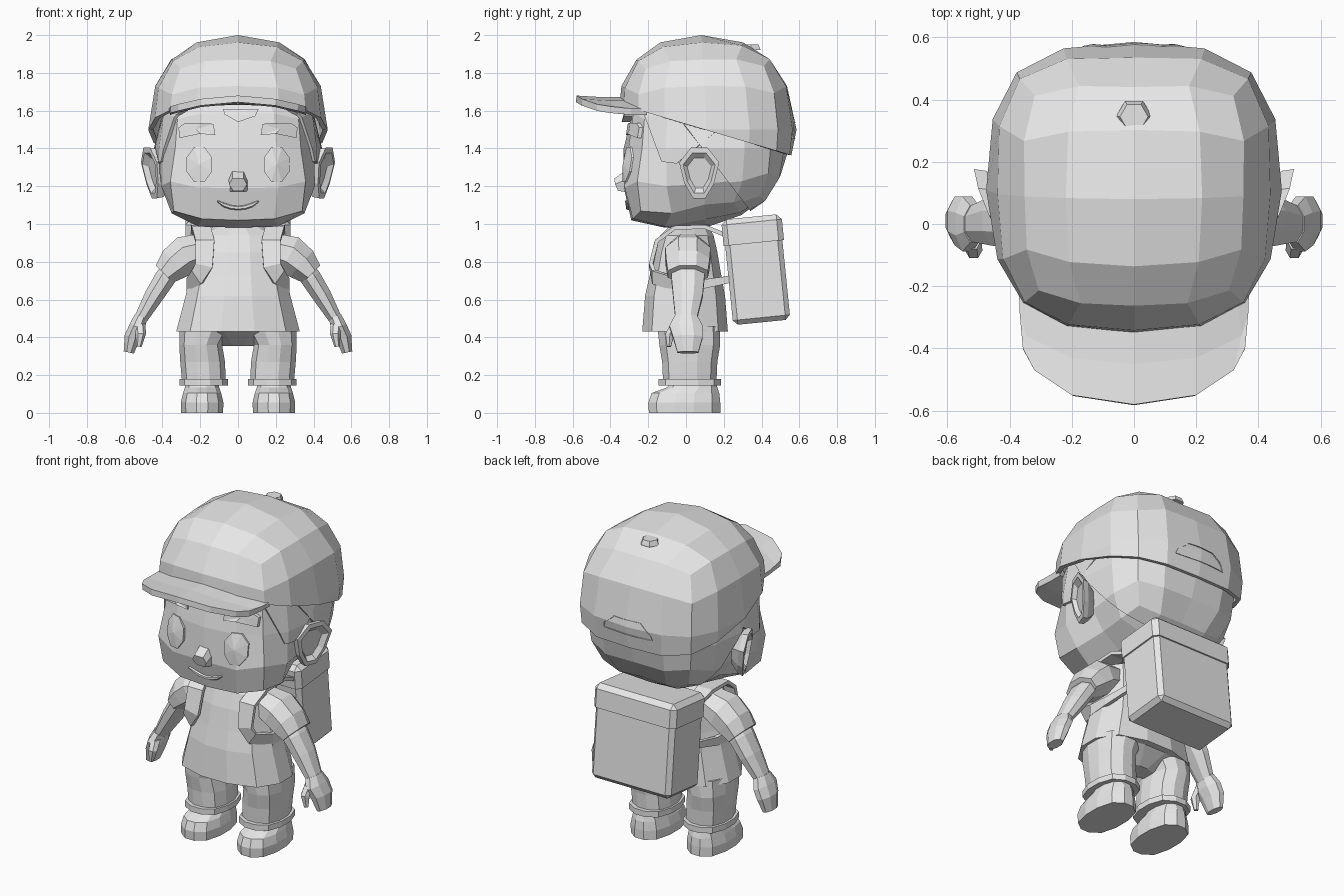
import bpy, bmesh, math
from mathutils import Vector, Matrix
from mathutils.bvhtree import BVHTree

if "Cube" in bpy.data.objects:
    bpy.data.objects.remove(bpy.data.objects["Cube"])

grey = bpy.data.materials.new("light_grey")
grey.diffuse_color = (0.8, 0.8, 0.8, 1)
grey.use_nodes = True
grey.node_tree.nodes["Principled BSDF"].inputs["Base Color"].default_value = grey.diffuse_color


def finish(name, bm, mirror=False, solid=0):
    bmesh.ops.recalc_face_normals(bm, faces=bm.faces)
    me = bpy.data.meshes.new(name)
    bm.to_mesh(me)
    me.materials.append(grey)
    ob = bpy.data.objects.new(name, me)
    bpy.context.collection.objects.link(ob)
    if solid:
        m = ob.modifiers.new("thickness", 'SOLIDIFY')
        m.thickness, m.offset = abs(solid), -1 if solid > 0 else 0
    if mirror:
        ob.modifiers.new("mirror", 'MIRROR').use_mirror_merge = False
    return ob


def loft(name, rings, mirror=False):
    """Skin closed rings of equal size and cap both ends."""
    bm = bmesh.new()
    vs = [[bm.verts.new(p) for p in r] for r in rings]
    n = len(vs[0])
    for a, b in zip(vs, vs[1:]):
        for i in range(n):
            bm.faces.new((a[i], a[(i + 1) % n], b[(i + 1) % n], b[i]))
    bm.faces.new(vs[0])
    bm.faces.new(vs[-1])
    return finish(name, bm, mirror)


def ring(x0, x1, y0, y1, z, n=12, e=2.6):
    """Horizontal rounded-square ring given by its bounds."""
    out = []
    for i in range(n):
        a = 2 * math.pi * (i + 0.5) / n
        c, s = math.cos(a), math.sin(a)
        k = (abs(c) ** e + abs(s) ** e) ** (-1 / e)
        out.append(((x0 + x1) / 2 + c * k * (x1 - x0) / 2 * 1.02,
                    (y0 + y1) / 2 + s * k * (y1 - y0) / 2 * 1.02, z))
    return out


def tube(name, path, n=8, mirror=True):
    """Path entries: (point, radius along y, radius across)."""
    rings = []
    for i, (p, ry, rc) in enumerate(path):
        d = Vector(path[min(i + 1, len(path) - 1)][0]) - Vector(path[max(i - 1, 0)][0])
        c = d.cross(Vector((0, 1, 0))).normalized()
        rings.append([Vector(p) + Vector((0, ry * math.cos(t), 0)) + c * rc * math.sin(t)
                      for t in (2 * math.pi * (k + 0.5) / n for k in range(n))])
    return loft(name, rings, mirror)


def blob(centre, radii, power, shear=0):
    """Quad sphere whose squareness is a function of direction."""
    bm = bmesh.new()
    bmesh.ops.create_cube(bm, size=2)
    bmesh.ops.subdivide_edges(bm, edges=bm.edges, cuts=3, use_grid_fill=True)
    for v in bm.verts:
        n = v.co.normalized()
        e = power(n)
        p = n / sum(abs(c) ** e for c in n) ** (1 / e)
        v.co = Vector(c + r * q for c, r, q in zip(centre, radii, p))
        v.co.y -= shear * max(0, n.z)
        if n.z < 0 and n.y > 0:
            v.co.z += 0.05 * n.y
    return bm


def cut(bm, y, z, ny, nz):
    """Keep the side of a plane that its normal points to."""
    bmesh.ops.bisect_plane(bm, geom=bm.verts[:] + bm.edges[:] + bm.faces[:],
                           plane_co=(0, y, z), plane_no=(0, ny, nz), clear_inner=True)


# Head: round at the back, with a squarer chin
HC = (0, 0.1, 1.4)


def head_power(n):
    chin = 10 * max(0, -n.y) * max(0, -n.z) * (1 - 0.6 * abs(n.x))
    return 2 + (1.6 if n.y > 0 else 1.4) * abs(n.x * n.y) + chin


def head_shape(s=1.0):
    return blob(HC, (0.43 * s, 0.43 * s, 0.42 * s), head_power)


head = head_shape()
face_tree = BVHTree.FromBMesh(head)
finish("head", head)

# Hair at the back of the head, and sideburns
hair = head_shape(1.035)
cut(hair, 0.08, 1.41, 0.34, 0.26)
cut(hair, 0, 1.62, 0, -1)
finish("back_hair", hair, solid=0.02)
burn = head_shape(1.035)
cut(burn, -0.13, 1.33, 0.27, 0.1)
cut(burn, -0.09, 1.325, 0.01, 0.08)
cut(burn, -0.05, 1.32, -0.09, 0.11)
cut(burn, 0, 1.62, 0, -1)
cut(burn, 0.2, 1.5, -1, 0)
finish("sideburns", burn, solid=0.02)

# Cap dome, squarer in plan at the back
cap = blob((0, 0.11, 1.5), (0.475, 0.475, 0.5),
           lambda n: 2.3 + (1.4 if n.y > 0 else 0.6) * abs(n.x * n.y), 0.03)
cap_tree = BVHTree.FromBMesh(cap)
cut(cap, -0.24, 1.6, 0.296, 1)
finish("cap", cap, solid=0.025)

# Cap visor
inner = [(0, -0.32), (0.2, -0.29), (0.33, -0.22), (0.37, -0.21)]
mid = [(0, -0.45), (0.2, -0.43), (0.345, -0.36), (0.367, -0.29)]
outer = [(0, -0.58), (0.2, -0.55), (0.32, -0.47), (0.357, -0.4)]
bm = bmesh.new()
grid = []
for row, lift in ((inner, 0), (mid, 0), (outer, 0.008)):
    full = [(-x, y) for x, y in row[:0:-1]] + row
    grid.append([bm.verts.new((x, y, 1.672 + lift - 0.45 * x * x)) for x, y in full])
for a, b in zip(grid, grid[1:]):
    for i in range(6):
        bm.faces.new((a[i], a[i + 1], b[i + 1], b[i]))
finish("visor", bm, solid=0.035)

# Cap button
spot, slope = cap_tree.ray_cast(Vector((0, 0.345, 3)), Vector((0, 0, -1)))[:2]
if slope.z < 0:
    slope = -slope
bm = bmesh.new()
bmesh.ops.create_cone(bm, cap_ends=True, segments=6, radius1=0.058, radius2=0.045, depth=0.03,
                      matrix=Matrix.Translation(spot + slope * 0.003)
                      @ Matrix.Rotation(-math.atan2(slope.y, slope.z), 4, 'X')
                      @ Matrix.Rotation(math.pi / 6, 4, 'Z'))
finish("cap_button", bm)


def plate(name, pts, depth, tree, dome=0, mirror=False):
    """Raised patch laid on the front of a surface."""
    def at(x, z, d):
        hit = tree.ray_cast(Vector((x, -2, z)), Vector((0, 1, 0)))[0]
        return (x, hit.y - d, z)
    bm = bmesh.new()
    top = [bm.verts.new(at(x, z, depth)) for x, z in pts]
    low = [bm.verts.new(at(x, z, -0.02)) for x, z in pts]
    n = len(pts)
    cx, cz = sum(p[0] for p in pts) / n, sum(p[1] for p in pts) / n
    c = bm.verts.new(at(cx, cz, depth + dome))
    for i in range(n):
        j = (i + 1) % n
        bm.faces.new((top[i], top[j], c))
        bm.faces.new((top[i], top[j], low[j], low[i]))
    return finish(name, bm, mirror)


# Face details
eye = [(0.205 + 0.072 * math.cos(a), 1.315 + 0.1 * math.sin(a))
       for a in (math.pi * (k + 0.5) / 4 for k in range(8))]
plate("eye", eye, 0.01, face_tree, dome=0.012, mirror=True)
plate("eyebrow", [(0.12, 1.47), (0.2, 1.478), (0.31, 1.455), (0.315, 1.51), (0.28, 1.535),
                  (0.2, 1.535), (0.13, 1.53)], 0.02, face_tree, mirror=True)
plate("hair_lock", [(-0.08, 1.61), (-0.07, 1.58), (0, 1.54), (0.09, 1.57), (0.11, 1.61)],
      0.045, face_tree)
loft("nose", [[(-0.05, -0.31, 1.17), (0.05, -0.31, 1.17), (0.05, -0.31, 1.24),
               (0.03, -0.31, 1.29), (-0.03, -0.31, 1.29), (-0.05, -0.31, 1.24)],
              [(-0.025, -0.36, 1.175), (0.025, -0.36, 1.175), (0.048, -0.375, 1.21),
               (0.03, -0.38, 1.24), (-0.03, -0.38, 1.24), (-0.048, -0.375, 1.21)]])
smile = []
for k in range(7):
    x = -0.11 + 0.22 * k / 6
    zc = 1.085 + 3 * x * x
    hit = face_tree.ray_cast(Vector((x, -2, zc)), Vector((0, 1, 0)))[0]
    smile.append(((x, hit.y, zc), 0.014, 0.004 + 0.008 * (k not in (0, 6))))
tube("mouth", smile, 6, mirror=False)


# Ears, splayed outward toward the back and narrow at the lobe
def ear_ring(s, dx):
    out = []
    for k in range(8):
        a = math.pi * (k + 0.5) / 4
        w = 0.115 if math.sin(a) > 0 else 0.085
        y, z = 0.07 + w * s * math.cos(a), 1.27 + 0.145 * s * math.sin(a)
        out.append((0.447 + dx + 0.4 * (y - 0.03) + 0.15 * (z - 1.27), y, z))
    return out


loft("ear", [ear_ring(0.6, -0.09), ear_ring(0.95, -0.035), ear_ring(1, 0),
             ear_ring(0.8, 0.003), ear_ring(0.6, -0.022)], mirror=True)

# Neck, shirt and hips
loft("neck", [ring(-0.1, 0.1, -0.08, 0.12, z) for z in (0.9, 1.06)])
loft("shirt", [ring(-w, w, y0, y1, z) for z, w, y0, y1 in (
    (0.43, 0.325, -0.23, 0.22), (0.62, 0.275, -0.215, 0.205), (0.73, 0.25, -0.19, 0.185),
    (0.85, 0.235, -0.165, 0.165), (0.94, 0.225, -0.135, 0.145), (0.985, 0.13, -0.09, 0.12))])
loft("hips", [ring(-w, w, y0, y1, z) for z, w, y0, y1 in (
    (0.355, 0.1, -0.03, 0.08), (0.43, 0.27, -0.14, 0.18), (0.5, 0.27, -0.13, 0.17))])

# Sleeves, arms, hands
tube("sleeve", [((0.17, 0.01, 0.87), 0.1, 0.09), ((0.275, 0.01, 0.838), 0.13, 0.11),
                ((0.335, 0.01, 0.79), 0.125, 0.1), ((0.39, 0.01, 0.735), 0.115, 0.07)])
tube("forearm", [((0.33, 0.01, 0.79), 0.09, 0.05), ((0.385, 0.01, 0.715), 0.095, 0.06),
                 ((0.445, 0.01, 0.62), 0.085, 0.054), ((0.52, 0, 0.49), 0.06, 0.037)])
tube("hand", [((0.513, 0, 0.51), 0.065, 0.038), ((0.535, 0, 0.455), 0.095, 0.045),
              ((0.56, 0.01, 0.4), 0.085, 0.045), ((0.578, 0.01, 0.32), 0.06, 0.03)])
tube("thumb", [((0.52, -0.05, 0.47), 0.035, 0.03), ((0.515, -0.085, 0.42), 0.028, 0.028),
               ((0.525, -0.09, 0.35), 0.012, 0.014)], 6)

# Trouser legs, cuffs and shoes
loft("trouser_leg", [ring(x0, x1, y0, y1, z) for z, x0, x1, y0, y1 in (
    (0.16, 0.065, 0.295, -0.12, 0.16), (0.27, 0.07, 0.305, -0.125, 0.165),
    (0.36, 0.085, 0.31, -0.14, 0.18), (0.46, 0.03, 0.31, -0.15, 0.18))], True)
loft("cuff", [ring(0.055, 0.31, -0.145, 0.185, z) for z in (0.145, 0.18)], True)
loft("shoe", [ring(x0, x1, y0, y1, z) for z, x0, x1, y0, y1 in (
    (0, 0.08, 0.3, -0.195, 0.18), (0.055, 0.078, 0.302, -0.198, 0.18),
    (0.105, 0.09, 0.29, -0.18, 0.175), (0.135, 0.1, 0.28, -0.1, 0.165),
    (0.16, 0.105, 0.275, -0.08, 0.16))], True)


# Backpack box and lid, leaning back
def pack(name, half, z0, z1, depth, bevel):
    bm = bmesh.new()
    bmesh.ops.create_cube(bm, size=1)
    lean = Matrix.Translation((0, 0.373, 0.76)) @ Matrix.Rotation(0.1, 4, 'X')
    for v in bm.verts:
        v.co = (v.co.x * 2 * half, v.co.y * depth, z0 if v.co.z < 0 else z1)
    # the joint between box and lid stays sharp
    edges = [e for e in bm.edges if not all(abs(v.co.z - 0.17) < 0.04 for v in e.verts)]
    bmesh.ops.bevel(bm, geom=edges, offset=bevel, segments=1, affect='EDGES')
    bm.transform(lean)
    finish(name, bm)


pack("backpack", 0.268, -0.282, 0.2, 0.304, 0.025)
pack("backpack_lid", 0.277, 0.14, 0.279, 0.321, 0.028)

# Shoulder straps: centre point and half-width vector
strap = [((0.195, 0.24, 0.93), (0.045, 0, 0)), ((0.2, 0.1, 0.985), (0.05, 0, 0)),
         ((0.195, -0.06, 0.98), (0.05, 0, 0)), ((0.175, -0.155, 0.91), (0.05, 0, 0)),
         ((0.18, -0.185, 0.78), (0.045, 0, 0.01)), ((0.215, -0.17, 0.72), (0.025, 0, 0.035)),
         ((0.262, -0.05, 0.68), (0, 0, 0.035)), ((0.262, 0.08, 0.68), (0, 0, 0.025)),
         ((0.23, 0.25, 0.71), (0, 0, 0.018))]
bm = bmesh.new()
pairs = [(bm.verts.new(Vector(p) - Vector(w)), bm.verts.new(Vector(p) + Vector(w)))
         for p, w in strap]
for a, b in zip(pairs, pairs[1:]):
    bm.faces.new((a[0], a[1], b[1], b[0]))
finish("shoulder_strap", bm, True, solid=-0.022)

# Raised outline of the opening at the back of the cap
corners = [(-0.17, 1.45), (0.17, 1.45), (0.16, 1.48), (0.09, 1.54), (-0.09, 1.54), (-0.16, 1.48)]
mid_pt = Vector((0, 1.49))
bm = bmesh.new()
loop = []
for i, p in enumerate(corners):
    q = Vector(corners[(i + 1) % 6])
    for t in range(6):
        s = Vector(p).lerp(q, t / 6)
        pair = []
        for k in (1, 0.94):
            x, z = mid_pt + (s - mid_pt) * k
            hit = cap_tree.ray_cast(Vector((x, 2, z)), Vector((0, -1, 0)))[0]
            pair.append(bm.verts.new((x, hit.y + 0.001, z)))
        loop.append(pair)
for i, a in enumerate(loop):
    b = loop[(i + 1) % len(loop)]
    bm.faces.new((a[0], b[0], b[1], a[1]))
finish("cap_opening_rim", bm, solid=-0.008)
